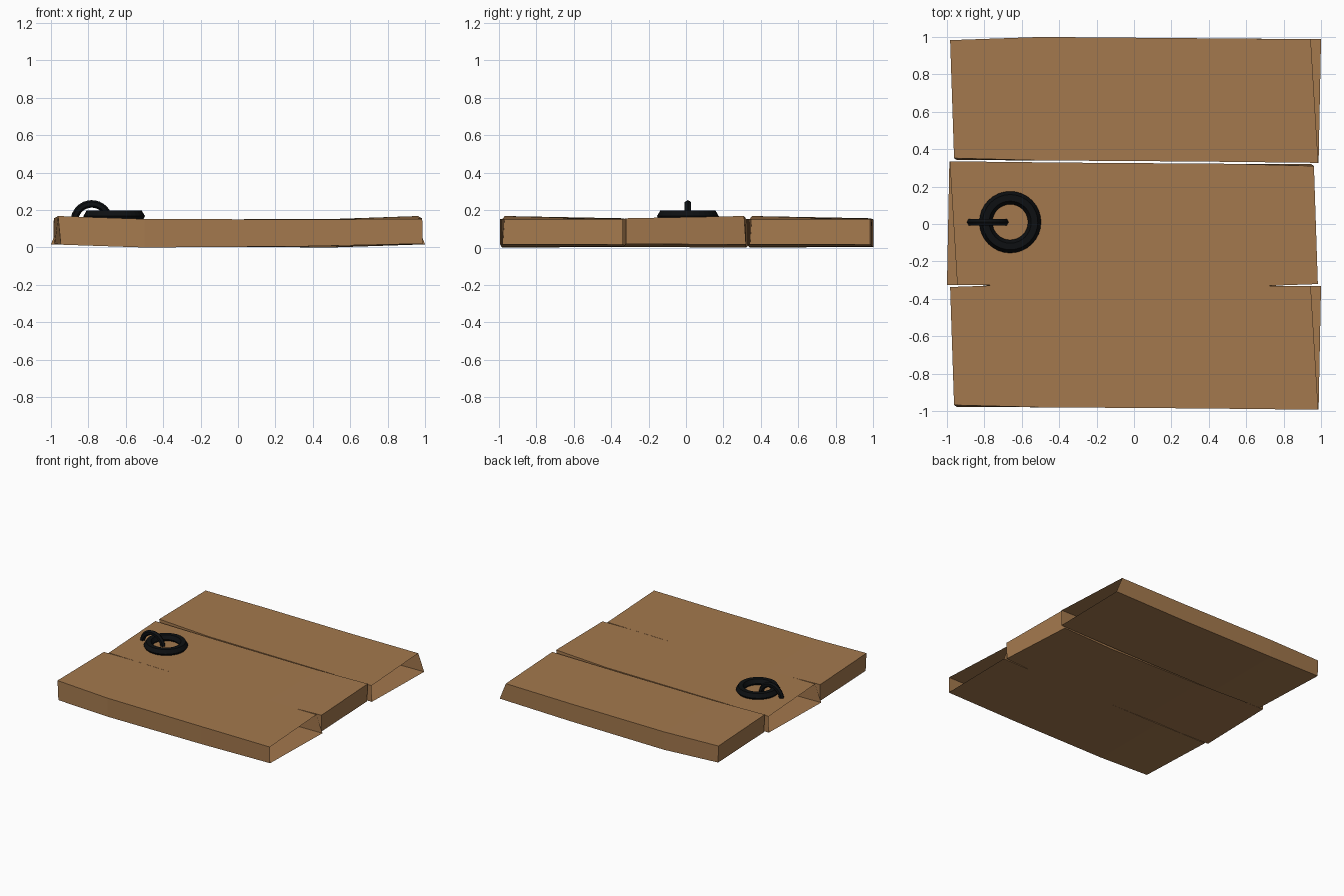
import bpy, bmesh, math

if "Cube" in bpy.data.objects:
    bpy.data.objects.remove(bpy.data.objects["Cube"])


def material(name, rgb):
    m = bpy.data.materials.new(name)
    m.diffuse_color = (*rgb, 1)
    m.use_nodes = True
    m.node_tree.nodes["Principled BSDF"].inputs["Base Color"].default_value = m.diffuse_color
    return m


wood = material("wood", (0.37, 0.19, 0.075))
iron = material("iron", (0.004, 0.005, 0.006))

# Cross-sections of one warped plank, from closed end to open end
# order: front bottom, front top, back top, back bottom
SECTIONS = [
    [(-0.947, -0.318, 0.015), (-0.962, -0.308, 0.168), (-0.983, 0.323, 0.156), (-0.98, 0.323, 0.02)],
    [(-0.50, -0.32, 0.0), (-0.50, -0.32, 0.152), (-0.50, 0.34, 0.15), (-0.50, 0.34, 0.003)],
    [(0.35, -0.326, 0.006), (0.35, -0.326, 0.15), (0.35, 0.333, 0.15), (0.35, 0.333, 0.006)],
    [(0.987, -0.333, 0.02), (0.985, -0.333, 0.152), (0.945, 0.328, 0.155), (1.0, 0.328, 0.017)],
]


def plank(name, y, turn=0.0):
    bm = bmesh.new()
    rings = [[bm.verts.new(p) for p in s] for s in SECTIONS]
    for a, b in zip(rings, rings[1:]):
        for i in range(4):
            j = (i + 1) % 4
            bm.faces.new((a[i], a[j], b[j], b[i]))
    bm.faces.new(rings[0][::-1])          # only the left end is capped
    bmesh.ops.recalc_face_normals(bm, faces=bm.faces)
    me = bpy.data.meshes.new(name)
    bm.to_mesh(me)
    bm.free()
    me.materials.append(wood)
    ob = bpy.data.objects.new(name, me)
    ob.location = (0, y, 0)
    ob.rotation_euler = (0, 0, turn)
    bpy.context.collection.objects.link(ob)


# Three planks, the middle one turned end for end
plank("front_plank", -0.66)
plank("middle_plank", 0.002, math.pi)
plank("back_plank", 0.66)


def ring(name, loc, rot, major, minor):
    bpy.ops.mesh.primitive_torus_add(location=loc, rotation=rot, major_radius=major, minor_radius=minor,
                                     major_segments=32, minor_segments=6)
    ob = bpy.context.object
    ob.name = name
    ob.data.materials.append(iron)


# Iron pull ring lying flat, held by an upright loop
ring("pull_ring", (-0.662, 0.01, 0.167), (0, 0, 0), 0.13, 0.035)
ring("ring_loop", (-0.782, 0.01, 0.14), (math.pi / 2, 0, 0), 0.093, 0.02)
